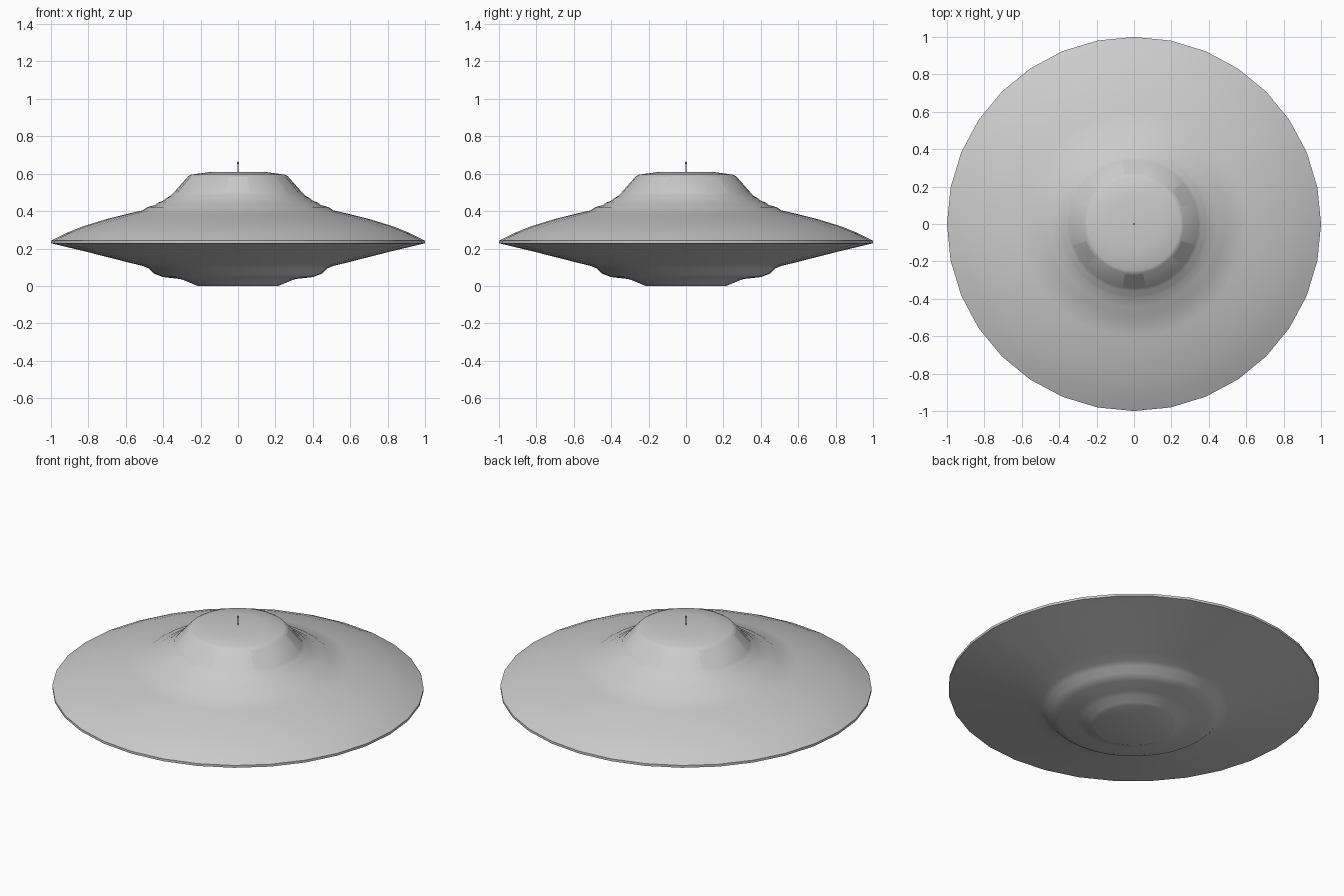
import bpy, math

if "Cube" in bpy.data.objects:
    bpy.data.objects.remove(bpy.data.objects["Cube"])


def make_object(name, verts, faces, angle=40):
    mesh = bpy.data.meshes.new(name)
    mesh.from_pydata(verts, [], faces)
    mesh.update()
    obj = bpy.data.objects.new(name, mesh)
    bpy.context.collection.objects.link(obj)
    bpy.ops.object.select_all(action='DESELECT')
    obj.select_set(True)
    bpy.context.view_layer.objects.active = obj
    bpy.ops.object.shade_smooth_by_angle(angle=math.radians(angle))
    return obj


def lathe(name, profile, sides=32, angle=40):
    """Spin (radius, z) points, listed bottom to top, and cap both ends."""
    verts = [(r * math.cos(2 * math.pi * i / sides), r * math.sin(2 * math.pi * i / sides), z)
             for r, z in profile for i in range(sides)]
    faces = [(k * sides + i, k * sides + (i + 1) % sides,
              (k + 1) * sides + (i + 1) % sides, (k + 1) * sides + i)
             for k in range(len(profile) - 1) for i in range(sides)]
    faces.append(tuple(reversed(range(sides))))
    faces.append(tuple(range((len(profile) - 1) * sides, len(profile) * sides)))
    return make_object(name, verts, faces, angle)


# Saucer hull: stepped belly, thin rim, domed deck and ridged cabin
lathe("saucer_hull", [
    (0.215, 0.0), (0.235, 0.008), (0.28, 0.027), (0.31, 0.037), (0.40, 0.047),
    (0.45, 0.066), (0.48, 0.095), (0.51, 0.107), (0.58, 0.124), (0.82, 0.185),
    (1.0, 0.228), (1.0, 0.242),
    (0.92, 0.282), (0.83, 0.318), (0.70, 0.358), (0.60, 0.383), (0.51, 0.404),
    (0.485, 0.421), (0.445, 0.432), (0.425, 0.446), (0.40, 0.455), (0.385, 0.469),
    (0.36, 0.482), (0.345, 0.497), (0.265, 0.588), (0.25, 0.595), (0.14, 0.61)])

# Six flush windows around the sloping cabin wall
for n in range(6):
    centre = math.radians(90 + 60 * n)
    verts = []
    for r, z in [(0.345, 0.499), (0.271, 0.583)]:
        for d in (-10.5, 0, 10.5):
            a = centre + math.radians(d)
            verts.append((r * math.cos(a), r * math.sin(a), z))
    make_object(f"window_{n + 1}", verts, [(0, 1, 4, 3), (1, 2, 5, 4)])

# Antenna with a small tip
lathe("antenna", [(0.003, 0.605), (0.003, 0.652), (0.005, 0.654),
                  (0.005, 0.662), (0.002, 0.665)], sides=8)
